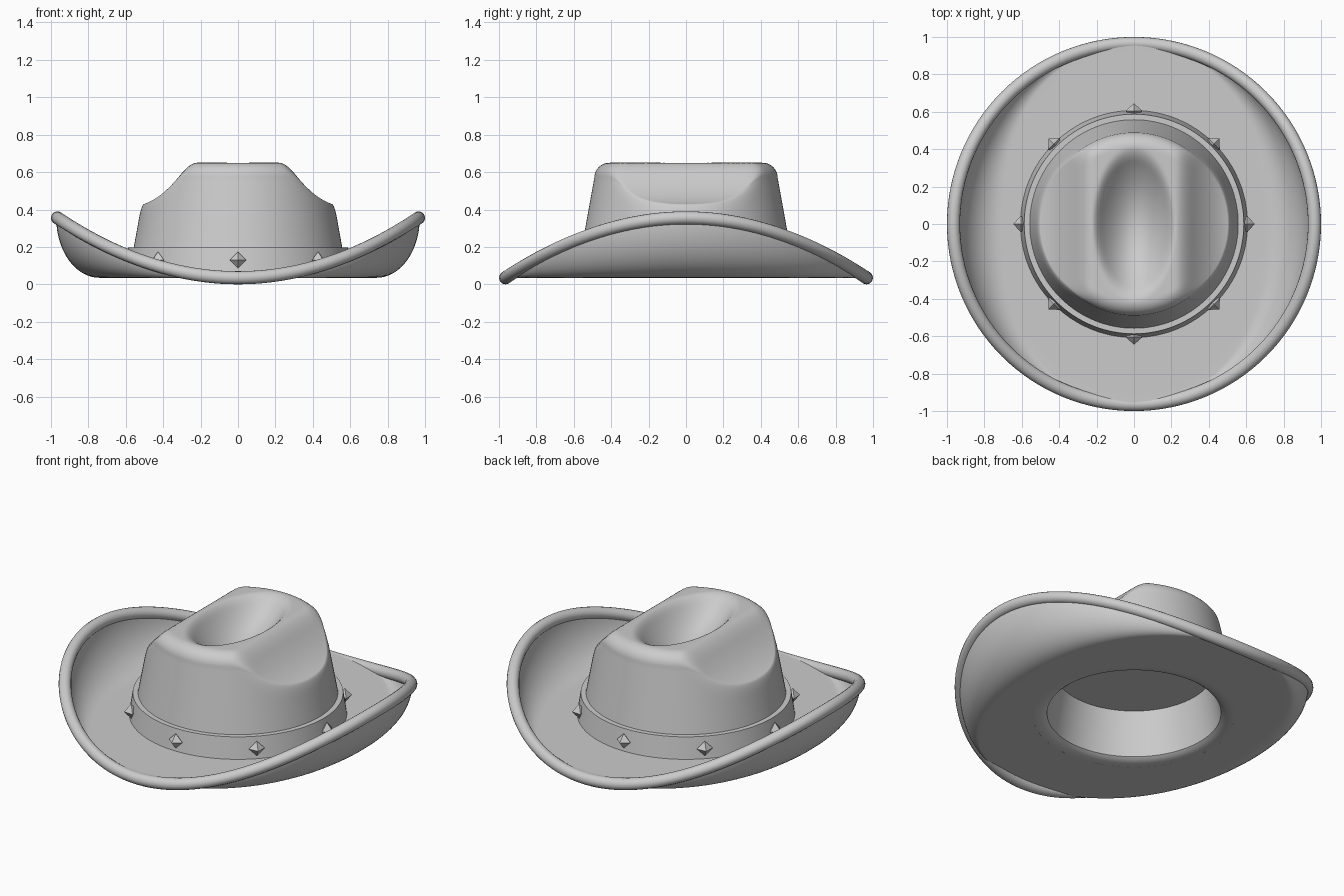
import bpy, bmesh, math
from mathutils import Matrix, Vector

if "Cube" in bpy.data.objects:
    bpy.data.objects.remove(bpy.data.objects["Cube"])

grey = bpy.data.materials.new("felt grey")
grey.diffuse_color = (0.6, 0.6, 0.6, 1)
grey.use_nodes = True
grey.node_tree.nodes["Principled BSDF"].inputs["Base Color"].default_value = grey.diffuse_color
SEG = 128


def finish(name, bm, angle=35):
    bmesh.ops.remove_doubles(bm, verts=bm.verts, dist=1e-5)
    bmesh.ops.recalc_face_normals(bm, faces=bm.faces)
    me = bpy.data.meshes.new(name)
    bm.to_mesh(me)
    bm.free()
    ob = bpy.data.objects.new(name, me)
    bpy.context.collection.objects.link(ob)
    me.materials.append(grey)
    bpy.ops.object.select_all(action='DESELECT')
    ob.select_set(True)
    bpy.context.view_layer.objects.active = ob
    bpy.ops.object.shade_smooth_by_angle(angle=math.radians(angle))
    return ob


def revolve(name, profile, shape=None, loop=False, angle=35):
    """Sweep profile(theta) -> [(r, z)] round z; shape(x, y, z) may adjust z."""
    bm = bmesh.new()
    cols = []
    for i in range(SEG):
        a = 2 * math.pi * i / SEG
        col = []
        for r, z in profile(a):
            x, y = r * math.cos(a), r * math.sin(a)
            col.append(bm.verts.new((x, y, shape(x, y, z) if shape else z)))
        cols.append(col)
    n = len(cols[0])
    for i in range(SEG):
        p, q = cols[i], cols[(i + 1) % SEG]
        for j in range(n if loop else n - 1):
            k = (j + 1) % n
            bm.faces.new((p[j], q[j], q[k], p[k]))
    return finish(name, bm, angle)


def smin(a, b, k):
    h = max(k - abs(a - b), 0) / k
    return min(a, b) - h * h * k / 4


def lift(a):
    return 0.32 * math.cos(a) ** 2     # brim curls up at the sides


# Brim: flat lens with elliptical curl, closed shell of two skins
def brim_skin(a, r_end, z0, h):
    w = 0.23 * lift(a) / 0.32
    r0 = r_end - w
    pts = [(0.56 + (r0 - 0.56) * t / 8, z0) for t in range(8)]
    for j in range(17):
        t = j / 16 * math.pi / 2
        pts.append((r0 + w * math.sin(t), z0 + h * (1 - math.cos(t))))
    return pts


def brim(a):
    c = math.cos(a) ** 2
    under = brim_skin(a, 0.972, 0.035, lift(a))
    upper = brim_skin(a, 0.965 - 0.025 * c, 0.068, lift(a) - 0.02 * c)
    return under + upper[::-1]


revolve("brim", brim, loop=True)

# Rolled rim
revolve("rim_roll", lambda a: [
    (0.965 + 0.035 * math.cos(t * math.pi / 8),
     0.035 + lift(a) + 0.035 * math.sin(t * math.pi / 8)) for t in range(16)], loop=True)

# Crown: tapered wall, rounded top edge, side pinches and oval dent
crown = [(0.575 - 0.085 * t / 28, 0.1 + 0.47 * t / 28) for t in range(29)]
crown += [(0.41 + 0.08 * math.cos(t * math.pi / 20), 0.57 + 0.08 * math.sin(t * math.pi / 20))
          for t in range(1, 11)]
crown += [(0.41 * (1 - t / 40), 0.65) for t in range(1, 41)]


def crown_shape(x, y, z):
    if z < 0.3:
        return z
    u = 0.5 - abs(x)
    pinch = 0.43 + 0.35 * u + 2.4 * u * abs(u)
    d2 = (x / 0.205) ** 2 + (y / 0.38) ** 2
    return smin(smin(z, pinch, 0.07), 0.65 - 0.18 * (1 - d2), 0.04)


revolve("crown", lambda a: crown, crown_shape, angle=50)

# Inner lining with flat ceiling, flared into the brim underside
lining = [(0.57, 0.035), (0.545, 0.0355), (0.52, 0.039), (0.5, 0.046), (0.485, 0.057),
          (0.44, 0.325), (0, 0.325)]
revolve("lining", lambda a: lining)

# Hat band
band = [(0.56, 0.05), (0.61, 0.05), (0.587, 0.197), (0.55, 0.197)]
revolve("hat_band", lambda a: band, loop=True)

# Eight diamond studs
for i in range(8):
    a = i * math.pi / 4
    turn = Matrix.Rotation(a, 4, 'Z')
    bm = bmesh.new()
    ring = [bm.verts.new(turn @ Vector(p)) for p in
            ((0.605, 0.045, 0.13), (0.605, 0, 0.175), (0.605, -0.045, 0.13), (0.605, 0, 0.085))]
    tips = [bm.verts.new(turn @ Vector((r, 0, 0.13))) for r in (0.645, 0.565)]
    for tip in tips:
        for j in range(4):
            bm.faces.new((ring[j], ring[(j + 1) % 4], tip))
    finish("stud_%d" % (i + 1), bm, 20)
